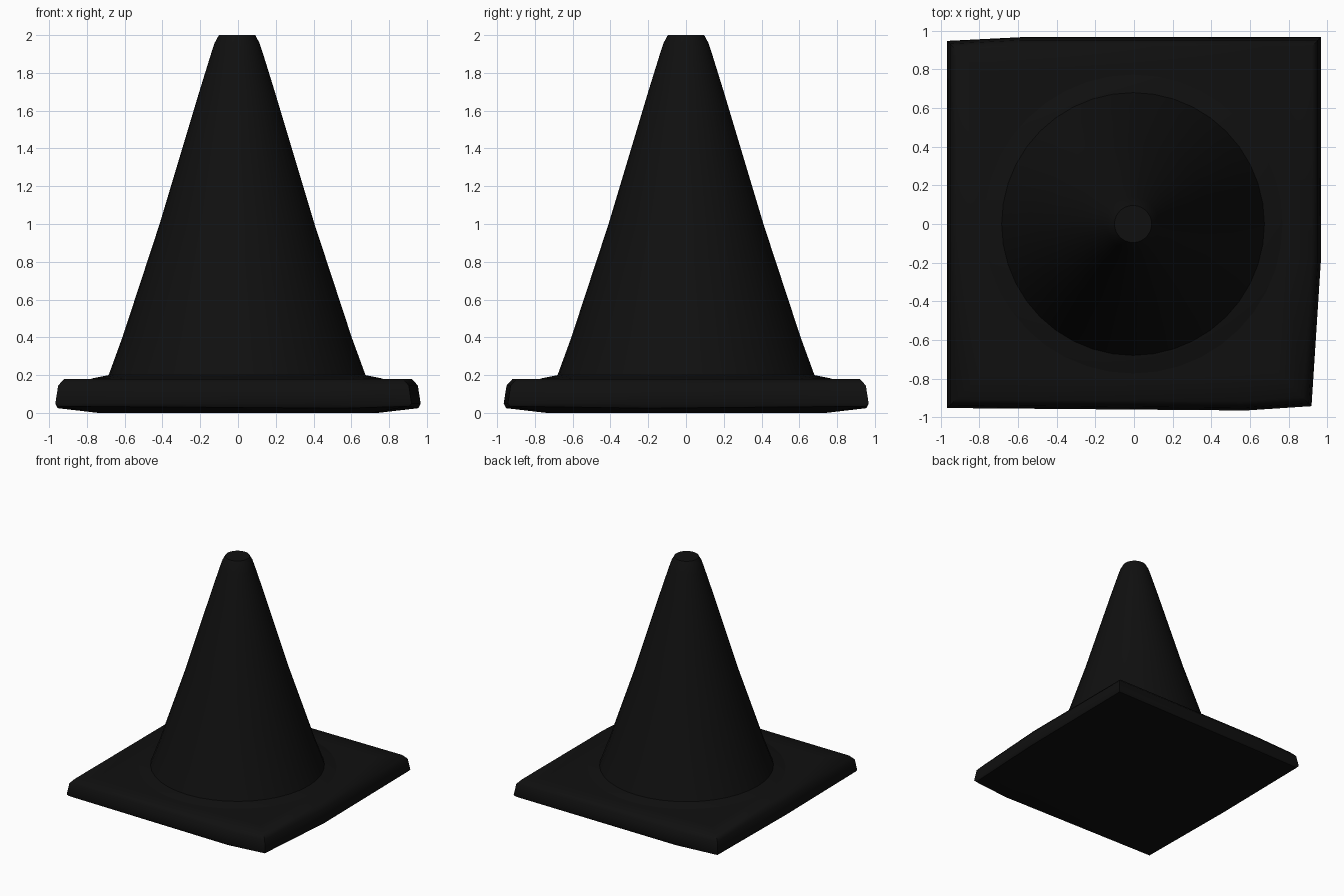
import bpy, bmesh, math
from mathutils import Vector

if "Cube" in bpy.data.objects:
    bpy.data.objects.remove(bpy.data.objects["Cube"], do_unlink=True)

black = bpy.data.materials.new("black rubber")
black.use_nodes = True
colour = (0.005, 0.005, 0.005, 1)
black.diffuse_color = colour
black.node_tree.nodes["Principled BSDF"].inputs["Base Color"].default_value = colour


def loft(name, rings, angle):
    """Skin a stack of closed point loops and cap both ends."""
    bm = bmesh.new()
    loops = [[bm.verts.new(p) for p in ring] for ring in rings]
    n = len(loops[0])
    for low, high in zip(loops, loops[1:]):
        for i in range(n):
            j = (i + 1) % n
            bm.faces.new((low[i], low[j], high[j], high[i]))
    bm.faces.new(loops[0][::-1])
    bm.faces.new(loops[-1])
    mesh = bpy.data.meshes.new(name)
    bm.to_mesh(mesh)
    bm.free()
    mesh.materials.append(black)
    obj = bpy.data.objects.new(name, mesh)
    bpy.context.collection.objects.link(obj)
    bpy.ops.object.select_all(action='DESELECT')
    obj.select_set(True)
    bpy.context.view_layer.objects.active = obj
    bpy.ops.object.shade_smooth_by_angle(angle=math.radians(angle))
    return obj


# Base slab: slightly warped square outline, each ring scaled from it
corners = [(-1, -0.985), (0.95, -0.975), (1, 1), (-1, 0.98)]
middles = [(0.6, -0.998), (1, -0.2), (-0.6, 1), (-1, 0)]
outline = [p for pair in zip(corners, middles) for p in pair]


def slab_ring(half, z, corner_lift=0):
    return [Vector((x * half, y * half, z + (corner_lift if i % 2 == 0 else 0)))
            for i, (x, y) in enumerate(outline)]


loft("base_slab", [
    slab_ring(0.74, 0.0),
    slab_ring(0.955, 0.025, 0.01),
    slab_ring(0.967, 0.05),
    slab_ring(0.952, 0.145),
    slab_ring(0.92, 0.18),
    slab_ring(0.78, 0.18),
], 50)

# Cone body: flared foot, straight sides, tapered tip
profile = [(0.79, 0.175), (0.76, 0.184), (0.68, 0.2), (0.607, 0.4), (0.41, 1.0),
           (0.2, 1.7), (0.138, 1.9), (0.118, 1.96), (0.096, 2.0)]
SIDES = 40


def circle(radius, z):
    turns = [2 * math.pi * i / SIDES for i in range(SIDES)]
    return [Vector((radius * math.cos(a) - 0.005, radius * math.sin(a), z)) for a in turns]


loft("cone_body", [circle(r, z) for r, z in profile], 50)
